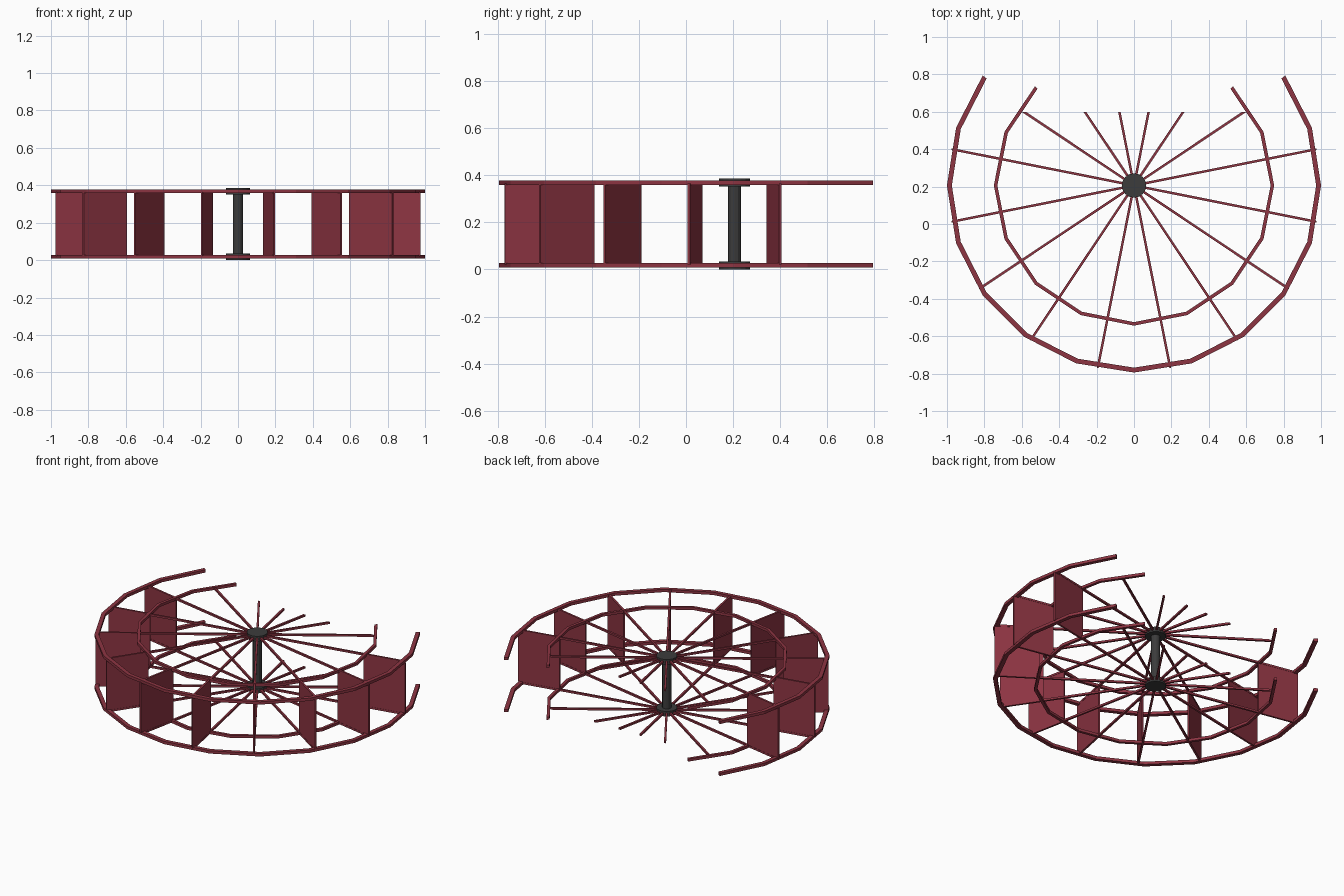
import bpy, bmesh, math
from mathutils import Matrix, Vector

if "Cube" in bpy.data.objects:
    bpy.data.objects.remove(bpy.data.objects["Cube"])

CY = 0.206                 # wheel centre in y
H = 0.386                  # total height
LEVELS = {"lower": 0.017, "upper": H - 0.017}


def material(name, rgb):
    m = bpy.data.materials.new(name)
    m.diffuse_color = (*rgb, 1)
    m.use_nodes = True
    m.node_tree.nodes["Principled BSDF"].inputs["Base Color"].default_value = m.diffuse_color
    return m


RED = material("dark red paint", (0.27, 0.035, 0.055))
GREY = material("dark iron", (0.045, 0.045, 0.045))


def finish(name, bm, mat):
    bmesh.ops.recalc_face_normals(bm, faces=bm.faces)
    me = bpy.data.meshes.new(name)
    bm.to_mesh(me)
    bm.free()
    me.materials.append(mat)
    ob = bpy.data.objects.new(name, me)
    bpy.context.collection.objects.link(ob)
    return ob


def radial_box(bm, angle, r0, r1, width, z0, z1):
    """Box lying along a radius of the wheel."""
    m = (Matrix.Translation((0, CY, (z0 + z1) / 2)) @ Matrix.Rotation(angle, 4, 'Z')
         @ Matrix.Translation(((r0 + r1) / 2, 0, 0))
         @ Matrix.Diagonal((r1 - r0, width, z1 - z0, 1)))
    bmesh.ops.create_cube(bm, size=1, matrix=m)


def open_ring(name, r, width, sides, first, count, z, height):
    """Faceted arc with a rectangular section."""
    bm = bmesh.new()
    loops = []
    for i in range(count + 1):
        a = first + i * math.tau / sides
        loops.append([bm.verts.new((rr * math.cos(a), CY + rr * math.sin(a), zz))
                      for rr, zz in ((r - width / 2, z - height / 2), (r + width / 2, z - height / 2),
                                     (r + width / 2, z + height / 2), (r - width / 2, z + height / 2))])
    for a, b in zip(loops, loops[1:]):
        for k in range(4):
            bm.faces.new((a[k], a[(k + 1) % 4], b[(k + 1) % 4], b[k]))
    bm.faces.new(loops[0])
    bm.faces.new(loops[-1])
    finish(name, bm, RED)


def cylinder(name, r, z0, z1, sides):
    bm = bmesh.new()
    bmesh.ops.create_cone(bm, cap_ends=True, segments=sides, radius1=r, radius2=r, depth=z1 - z0,
                          matrix=Matrix.Translation((0, CY, (z0 + z1) / 2)))
    finish(name, bm, GREY)


for level, z in LEVELS.items():
    # rims, open at the back
    open_ring(level + "_outer_rim", 0.987, 0.026, 20, math.radians(144), 14, z, 0.019)
    open_ring(level + "_inner_rim", 0.74, 0.019, 16, math.radians(135), 12, z, 0.018)
    # spokes, the back ones cut off flat
    bm = bmesh.new()
    for i in range(16):
        a = math.radians(11.25 + 22.5 * i)
        radial_box(bm, a, 0.01, 0.97, 0.013, z - 0.0065, z + 0.0065)
    cut = bmesh.ops.bisect_plane(bm, geom=bm.verts[:] + bm.edges[:] + bm.faces[:],
                                 plane_co=Vector((0, 0.6, 0)), plane_no=Vector((0, 1, 0)),
                                 clear_outer=True)
    edges = [e for e in cut["geom_cut"] if isinstance(e, bmesh.types.BMEdge)]
    bmesh.ops.holes_fill(bm, edges=edges, sides=0)
    finish(level + "_spokes", bm, RED)
    # hub discs
    cylinder(level + "_hub", 0.065, z - 0.017, z + 0.017, 16)

# paddles standing between the two wheels
for n, deg in enumerate([11.25 - 22.5 * i for i in range(5)]):
    for side, d in (("right", deg), ("left", 180 - deg)):
        bm = bmesh.new()
        radial_box(bm, math.radians(d), 0.717, 0.995, 0.010, 0.022, H - 0.022)
        finish(f"{side}_paddle_{n + 1}", bm, RED)

# axle
cylinder("axle", 0.028, 0.02, H - 0.02, 12)
